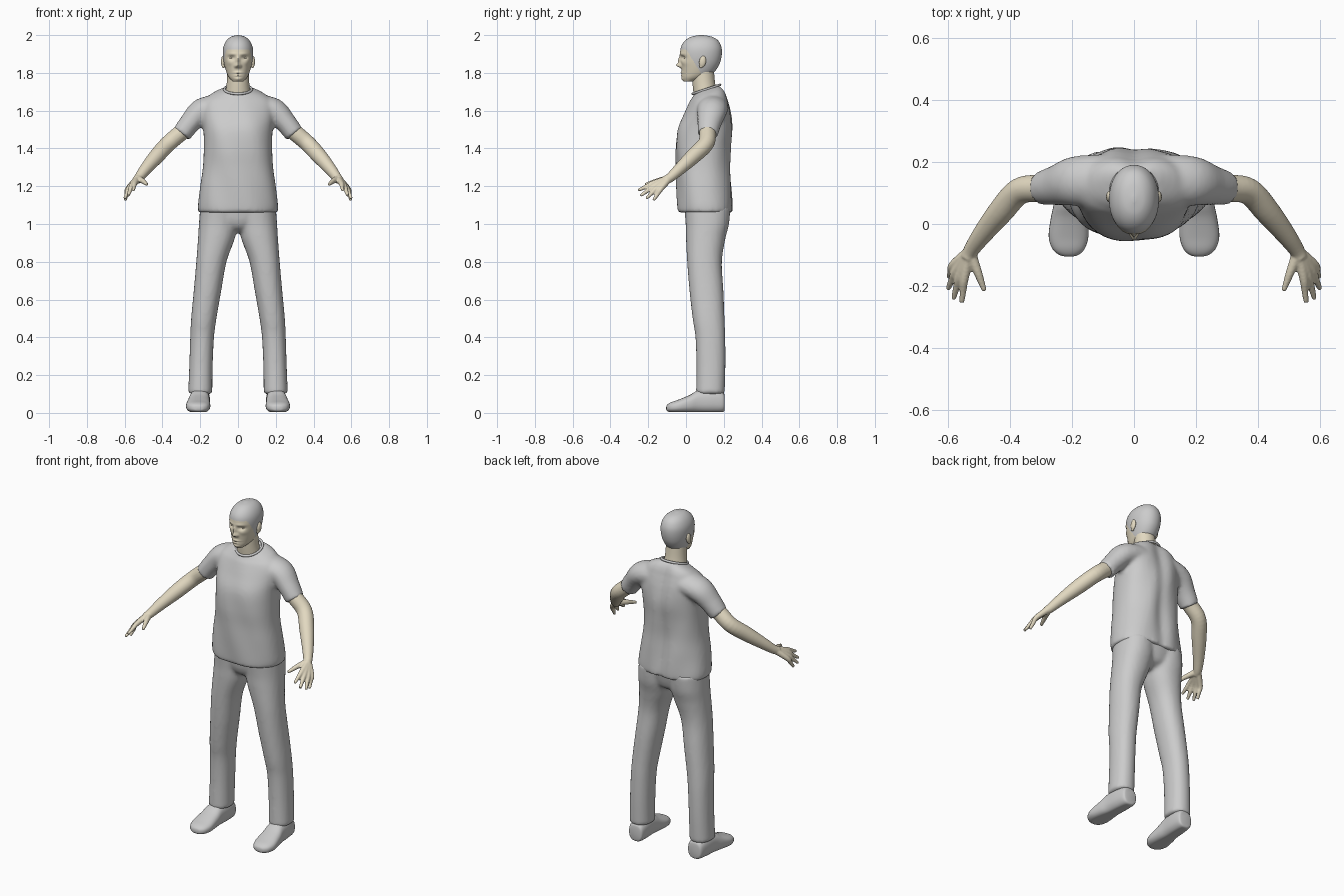
import bpy, bmesh, math
from mathutils import Vector

if "Cube" in bpy.data.objects:
    bpy.data.objects.remove(bpy.data.objects["Cube"], do_unlink=True)


def material(name, rgb):
    m = bpy.data.materials.new(name)
    m.use_nodes = True
    m.diffuse_color = (*rgb, 1)
    m.node_tree.nodes["Principled BSDF"].inputs["Base Color"].default_value = (*rgb, 1)
    return m


GREY = material("grey cloth", (0.6, 0.6, 0.6))
SKIN = material("pale skin", (0.76, 0.69, 0.53))


def resample(rings, steps):
    """Catmull-Rom interpolation of ring parameters."""
    rows = [Vector(r) for r in rings]
    out = []
    for i in range(len(rows) - 1):
        b, c = rows[i], rows[i + 1]
        a, d = rows[max(i - 1, 0)], rows[min(i + 2, len(rows) - 1)]
        for k in range(steps):
            t = k / steps
            out.append(b + 0.5 * t * (c - a + t * (2 * a - 5 * b + 4 * c - d
                                                   + t * (3 * (b - c) + d - a))))
    return out + [rows[-1]]


def loft(bm, rings, axes=None, side=1, n=32, power=2, steps=5, warp=None):
    """Skin rings of (x, y, z, radius u, radius v); axes None follows the path."""
    rows = resample(rings, steps)
    loops = []
    for i, r in enumerate(rows):
        if axes:
            u, v = axes
        else:
            t = (rows[min(i + 1, len(rows) - 1)] - rows[max(i - 1, 0)])
            t = Vector(t[:3]).normalized()
            v = Vector((0, 1, 0))
            v = (v - t * v.dot(t)).normalized()
            u = v.cross(t)
        loop = []
        for k in range(n):
            a = math.tau * k / n
            ca, sa = math.cos(a), math.sin(a)
            p = (Vector(r[:3]) + u * math.copysign(abs(ca) ** (2 / power), ca) * r[3]
                 + v * math.copysign(abs(sa) ** (2 / power), sa) * r[4])
            if warp:
                p = warp(p)
            loop.append(bm.verts.new((p.x * side, p.y, p.z)))
        loops.append(loop)
    for lo, hi in zip(loops, loops[1:]):
        for k in range(n):
            j = (k + 1) % n
            bm.faces.new((lo[k], lo[j], hi[j], hi[k]))
    bm.faces.new(loops[0])
    bm.faces.new(loops[-1])


def upright(rows):
    """(z, x centre, x radius, y front, y back) to loft rings."""
    return [(x, (f + b) / 2, z, rx, (b - f) / 2) for z, x, rx, f, b in rows]


def finish(name, bm, mats, voxel=0, smooth=0, rule=None):
    bmesh.ops.recalc_face_normals(bm, faces=bm.faces[:])
    for f in bm.faces:
        f.smooth = True
        if rule and rule(f.calc_center_median()):
            f.material_index = 1
    for e in bm.edges:
        e.smooth = e.calc_face_angle(0) < 0.9
    me = bpy.data.meshes.new(name)
    bm.to_mesh(me)
    bm.free()
    for m in mats:
        me.materials.append(m)
    ob = bpy.data.objects.new(name, me)
    bpy.context.scene.collection.objects.link(ob)
    if voxel:
        mod = ob.modifiers.new("Merge", "REMESH")
        mod.mode, mod.voxel_size, mod.use_smooth_shade = "VOXEL", voxel, True
    if smooth:
        mod = ob.modifiers.new("Soften", "SMOOTH")
        mod.factor, mod.iterations = 0.5, smooth
    return ob


X, Y, Z = Vector((1, 0, 0)), Vector((0, 1, 0)), Vector((0, 0, 1))
SIDES = (("left", 1), ("right", -1))


# Shirt: torso and short sleeves merged
def drape(p):
    if p.y > 0.15:                       # spine hollow between the shoulder blades
        p.y -= 0.014 * math.exp(-(p.x / 0.035) ** 2) * min(1, (p.y - 0.15) * 12)
    p.y += 0.003 * math.sin(p.x * 32 + p.z * 14)
    if p.z > 1.66:                       # neckline lower in front
        p.z += (p.y - 0.12) * 0.3 * min(1, (p.z - 1.66) / 0.05)
    return p


bm = bmesh.new()
loft(bm, upright([
    (1.06, 0, .21, -.042, .25), (1.10, 0, .212, -.046, .25), (1.2, 0, .2, -.05, .243),
    (1.3, 0, .186, -.052, .237), (1.4, 0, .181, -.055, .242), (1.5, 0, .183, -.045, .25),
    (1.58, 0, .192, -.01, .242), (1.64, 0, .185, .018, .228), (1.685, 0, .145, .04, .21),
    (1.715, 0, .08, .045, .18)]), (X, Y), n=64, power=2.3, warp=drape)
for _, s in SIDES:
    loft(bm, [(.1, .14, 1.62, .065, .085), (.19, .138, 1.60, .066, .08),
              (.25, .125, 1.54, .057, .065), (.30, .115, 1.475, .052, .054)], side=s)
finish("shirt", bm, [GREY], 0.011, 5)

# Collar band round the neck
bm = bmesh.new()
path = []
for k in range(48):
    a = math.tau * k / 48
    y = 0.108 + 0.072 * math.sin(a)
    path.append(Vector((0.072 * math.cos(a), y, 1.713 + (y - 0.108) * 0.33)))
loops = []
for k, p in enumerate(path):
    out = (p - Vector((0, 0.108, p.z))).normalized()
    loops.append([bm.verts.new(p + 0.007 * (out * math.cos(b) + Z * math.sin(b)))
                  for b in [math.tau * j / 8 for j in range(8)]])
for k in range(48):
    a, b = loops[k], loops[(k + 1) % 48]
    for j in range(8):
        bm.faces.new((a[j], a[(j + 1) % 8], b[(j + 1) % 8], b[j]))
finish("collar", bm, [GREY])

# Trousers: two legs and the seat merged
bm = bmesh.new()
for _, s in SIDES:
    loft(bm, upright([
        (.1, .2, .064, .053, .205), (.25, .196, .062, .055, .209), (.4, .19, .063, .05, .208),
        (.5, .181, .067, .035, .204), (.65, .161, .073, .018, .198), (.8, .141, .08, .006, .19),
        (.92, .115, .097, 0, .208), (1.0, .105, .102, -.002, .228),
        (1.09, .1, .1, -.01, .235)]), (X, Y), side=s, power=2.2)
loft(bm, upright([(.955, 0, .04, .06, .15), (.98, 0, .11, .02, .2), (1.02, 0, .17, 0, .22),
                  (1.09, 0, .195, -.01, .235)]), (X, Y))
finish("trousers", bm, [GREY], 0.011, 4)


# Shoes: lofted from heel to toe with a flat sole
def flatten(p):
    p.z = max(p.z, 0.004)
    return p


SHOE = [(.205, .195, .03, .02, .085), (.195, .197, .045, .004, .11), (.14, .2, .052, 0, .128),
        (.07, .204, .054, 0, .122), (.02, .208, .06, 0, .095), (-.04, .211, .064, 0, .07),
        (-.08, .211, .052, .003, .056), (-.1, .21, .03, .01, .043), (-.105, .21, .008, .02, .03)]
for name, s in SIDES:
    bm = bmesh.new()
    loft(bm, [(x, y, (lo + hi) / 2, rx, (hi - lo) / 2) for y, x, rx, lo, hi in SHOE],
         (X, Z), side=s, power=2.5, warp=flatten)
    finish(name + "_shoe", bm, [GREY])

# Arms with hands: limb, palm strands and fingers merged
ARM = [(.2, .12, 1.57, .044), (.30, .115, 1.485, .044), (.37, .105, 1.425, .043),
       (.43, .04, 1.36, .041), (.49, -.035, 1.29, .032), (.525, -.085, 1.245, .025),
       (.537, -.11, 1.233, .023)]
WRIST = (.53, -.09, 1.24, .02)
FINGERS = [((.547, -.175, 1.215), (.555, -.253, 1.178)), ((.561, -.165, 1.205), (.582, -.24, 1.15)),
           ((.574, -.15, 1.195), (.6, -.21, 1.135)), ((.583, -.132, 1.187), (.597, -.172, 1.126)),
           ((.505, -.152, 1.228), (.482, -.215, 1.21))]
for name, s in SIDES:
    bm = bmesh.new()
    loft(bm, [r + (r[3],) for r in ARM], side=s, n=24)
    for knuckle, tip in FINGERS:
        mid = [(a + b) / 2 for a, b in zip(knuckle, tip)]
        rows = [WRIST, (*knuckle, .0145), (*mid, .0115), (*tip, .008)]
        loft(bm, [r + (r[3],) for r in rows], side=s, n=12)
    finish(name + "_arm", bm, [SKIN], 0.0045, 3)

# Neck
bm = bmesh.new()
loft(bm, [(0, .107, 1.66, .07, .064), (0, .095, 1.74, .06, .06), (0, .09, 1.81, .057, .058)],
     (X, Y))
finish("neck", bm, [SKIN])

# Head: face relief as (|x|, z, x spread, z spread, depth)
RELIEF = [(0, 1.84, .012, .011, .024), (0, 1.865, .009, .022, .013), (.013, 1.835, .007, .008, .008),
          (.034, 1.88, .017, .011, -.013), (.03, 1.9, .025, .008, .004), (0, 1.801, .022, .005, .007),
          (0, 1.786, .018, .005, .006), (0, 1.767, .02, .01, .007), (.045, 1.853, .016, .014, .004)]


def face(p):
    if p.y < 0.06:
        p.y -= sum(d * math.exp(-((abs(p.x) - x) / sx) ** 2 - ((p.z - z) / sz) ** 2)
                   for x, z, sx, sz, d in RELIEF)
    return p


bm = bmesh.new()
loft(bm, upright([
    (1.755, 0, .028, -.012, .04), (1.775, 0, .047, -.02, .1), (1.80, 0, .06, -.022, .145),
    (1.84, 0, .072, -.026, .174), (1.88, 0, .079, -.03, .187), (1.92, 0, .08, -.03, .19),
    (1.95, 0, .073, -.021, .183), (1.975, 0, .058, 0, .166), (1.992, 0, .036, .03, .135),
    (2.0, 0, .006, .07, .09)]), (X, Y), n=120, power=2.1, steps=9, warp=face)
finish("head", bm, [SKIN, GREY],
       rule=lambda c: c.z > max(1.79, 1.925 - 1.6 * max(0, c.y)))


# Eyes and ears
def ellipsoid(name, loc, size, tilt=0):
    bm = bmesh.new()
    bmesh.ops.create_uvsphere(bm, u_segments=20, v_segments=12, radius=1)
    ob = finish(name, bm, [SKIN])
    ob.location, ob.scale, ob.rotation_euler = loc, size, (tilt, 0, 0)


for name, s in SIDES:
    ellipsoid(name + "_eye", (s * .034, .002, 1.879), (.013, .012, .008))
    ellipsoid(name + "_ear", (s * .079, .088, 1.86), (.011, .018, .031), -0.15)
    ellipsoid(name + "_ear_lobe", (s * .077, .08, 1.837), (.008, .01, .012))
